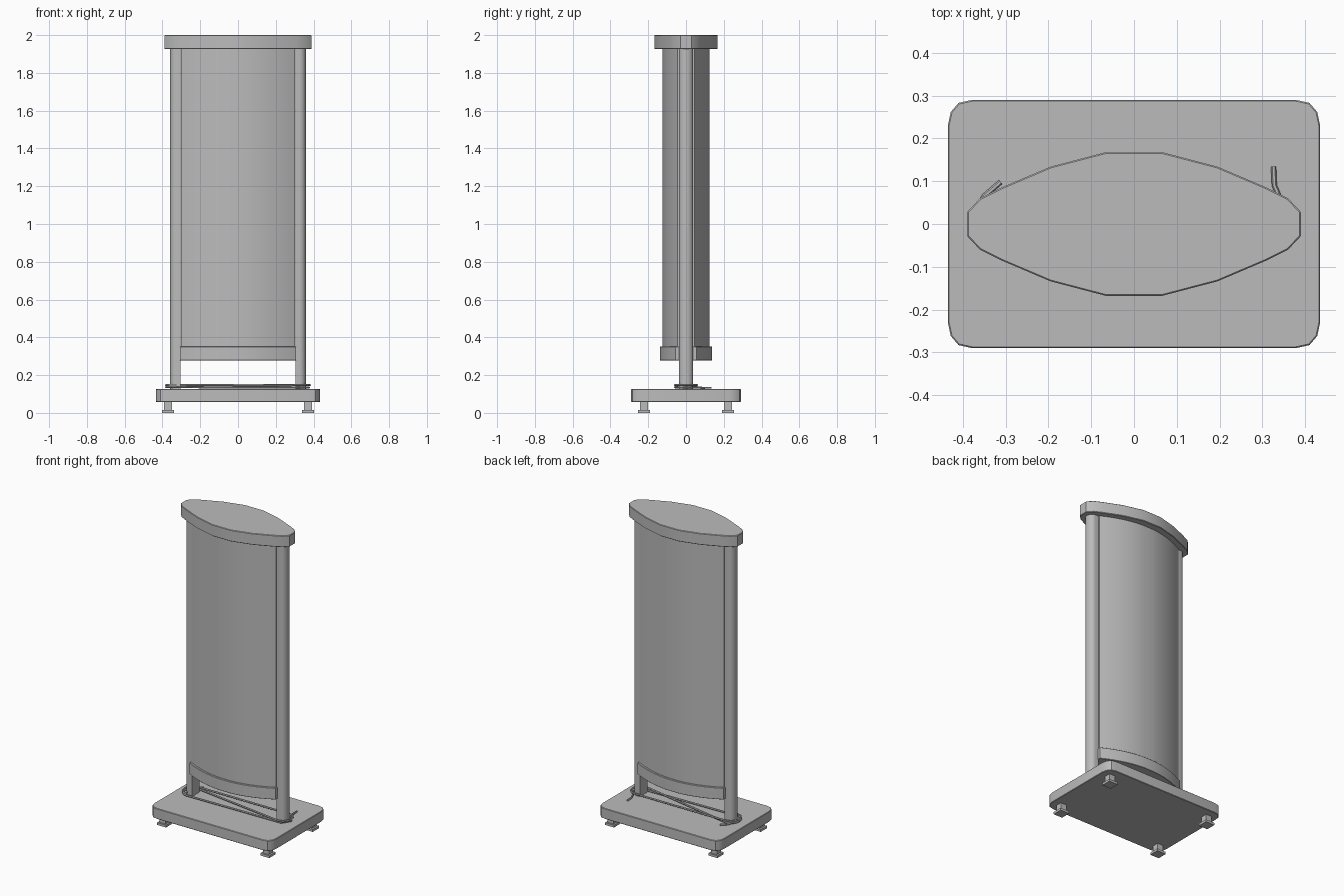
import bpy, bmesh, math
from mathutils import Vector

cube = bpy.data.objects.get("Cube")
if cube:
    bpy.data.objects.remove(cube, do_unlink=True)

GREY = (0.5, 0.5, 0.5, 1)
mat = bpy.data.materials.new("plain grey")
mat.use_nodes = True
mat.diffuse_color = GREY
mat.node_tree.nodes["Principled BSDF"].inputs["Base Color"].default_value = GREY


def finish(obj, angle=30):
    obj.data.materials.append(mat)
    bpy.ops.object.select_all(action='DESELECT')
    obj.select_set(True)
    bpy.context.view_layer.objects.active = obj
    bpy.ops.object.shade_smooth_by_angle(angle=math.radians(angle))


def prism(name, outline, z0, z1, bevel=0):
    """Extrude a flat outline from z0 up to z1."""
    bm = bmesh.new()
    face = bm.faces.new([bm.verts.new((x, y, z0)) for x, y in outline])
    ext = bmesh.ops.extrude_face_region(bm, geom=[face])
    top = [g for g in ext["geom"] if isinstance(g, bmesh.types.BMVert)]
    bmesh.ops.translate(bm, vec=(0, 0, z1 - z0), verts=top)
    bmesh.ops.recalc_face_normals(bm, faces=bm.faces)
    if bevel:
        rim = [e for e in bm.edges if abs(e.verts[0].co.z - e.verts[1].co.z) < 1e-5]
        bmesh.ops.bevel(bm, geom=rim, offset=bevel, segments=1, affect='EDGES')
    me = bpy.data.meshes.new(name)
    bm.to_mesh(me)
    bm.free()
    obj = bpy.data.objects.new(name, me)
    bpy.context.collection.objects.link(obj)
    finish(obj)
    return obj


def four_way(quarter):
    """Mirror a quarter outline, listed from +x towards +y, into a full loop."""
    half = quarter + [(-x, y) for x, y in reversed(quarter)]
    return half + [(-x, -y) for x, y in half]


def rect(cx, cy, hx, hy):
    return [(cx + hx, cy + hy), (cx - hx, cy + hy), (cx - hx, cy - hy), (cx + hx, cy - hy)]


# Base plate with rounded corners
prism("base_plate", four_way([(0.435, 0.23), (0.428, 0.262), (0.41, 0.283), (0.378, 0.29)]),
      0.058, 0.126, 0.003)

# Four feet: square stem and flat pad
for sx, side in ((1, "left"), (-1, "right")):
    for sy, end in ((1, "back"), (-1, "front")):
        x, y = sx * 0.37, sy * 0.222
        prism(f"{end}_{side}_foot_stem", rect(x, y, 0.021, 0.021), 0.012, 0.06)
        prism(f"{end}_{side}_foot_pad", rect(x, y, 0.032, 0.032), 0, 0.015)

# Side posts, rounded on the outer side
for s, side in ((1, "left"), (-1, "right")):
    arc = [(0.328 + 0.032 * math.cos(a), 0.038 * math.sin(a))
           for a in [math.pi * (i / 10 - 0.5) for i in range(11)]]
    prism(f"{side}_post", [(s * x, y) for x, y in arc + [(0.304, 0.038), (0.304, -0.038)]],
          0.12, 1.94)


# Bulging display body and the band beneath it
def bulge(half_x, mid_y, end_y, n=8):
    return four_way([(half_x * (1 - i / n), mid_y - (mid_y - end_y) * (1 - i / n) ** 2)
                     for i in range(n)])


prism("display_panel", bulge(0.302, 0.125, 0.045), 0.34, 1.94)
prism("lower_band", bulge(0.308, 0.138, 0.055), 0.277, 0.352, 0.002)

# Faceted top cap
prism("top_cap", four_way([(0.39, 0.028), (0.36, 0.06), (0.31, 0.085), (0.195, 0.134), (0.065, 0.168)]),
      1.926, 2.0, 0.003)


# Power cable wound loosely round both posts, with two loose ends
def wind(turn, z):
    gap = 0.05 + 0.006 * turn
    return [(s * (0.33 + gap * math.cos(a)), s * gap * 1.15 * math.sin(a), z)
            for s in (1, -1) for a in [math.pi * (i / 6 - 0.5) for i in range(7)]]


path = [(0.326, 0.134, 0.133), (0.328, 0.09, 0.133), (0.345, 0.05, 0.134), (0.375, 0.01, 0.134),
        (0.34, -0.045, 0.134)]
path += list(reversed(wind(0, 0.136)))[:7] + wind(0, 0.147)[:7] + wind(0, 0.147)[7:]
path += [(-0.37, 0.03, 0.14), (-0.35, 0.065, 0.134), (-0.312, 0.098, 0.132)]
path = [p for i, p in enumerate(path) if i == 0 or (Vector(p) - Vector(path[i - 1])).length > 0.004]
curve = bpy.data.curves.new("power_cable", 'CURVE')
curve.dimensions = '3D'
curve.bevel_depth = 0.006
curve.bevel_resolution = 1
curve.use_fill_caps = True
spline = curve.splines.new('POLY')
spline.points.add(len(path) - 1)
for point, co in zip(spline.points, path):
    point.co = (*co, 1)
cable = bpy.data.objects.new("power_cable", curve)
bpy.context.collection.objects.link(cable)
bpy.ops.object.select_all(action='DESELECT')
cable.select_set(True)
bpy.context.view_layer.objects.active = cable
bpy.ops.object.convert(target='MESH')
finish(bpy.context.view_layer.objects.active, 50)
